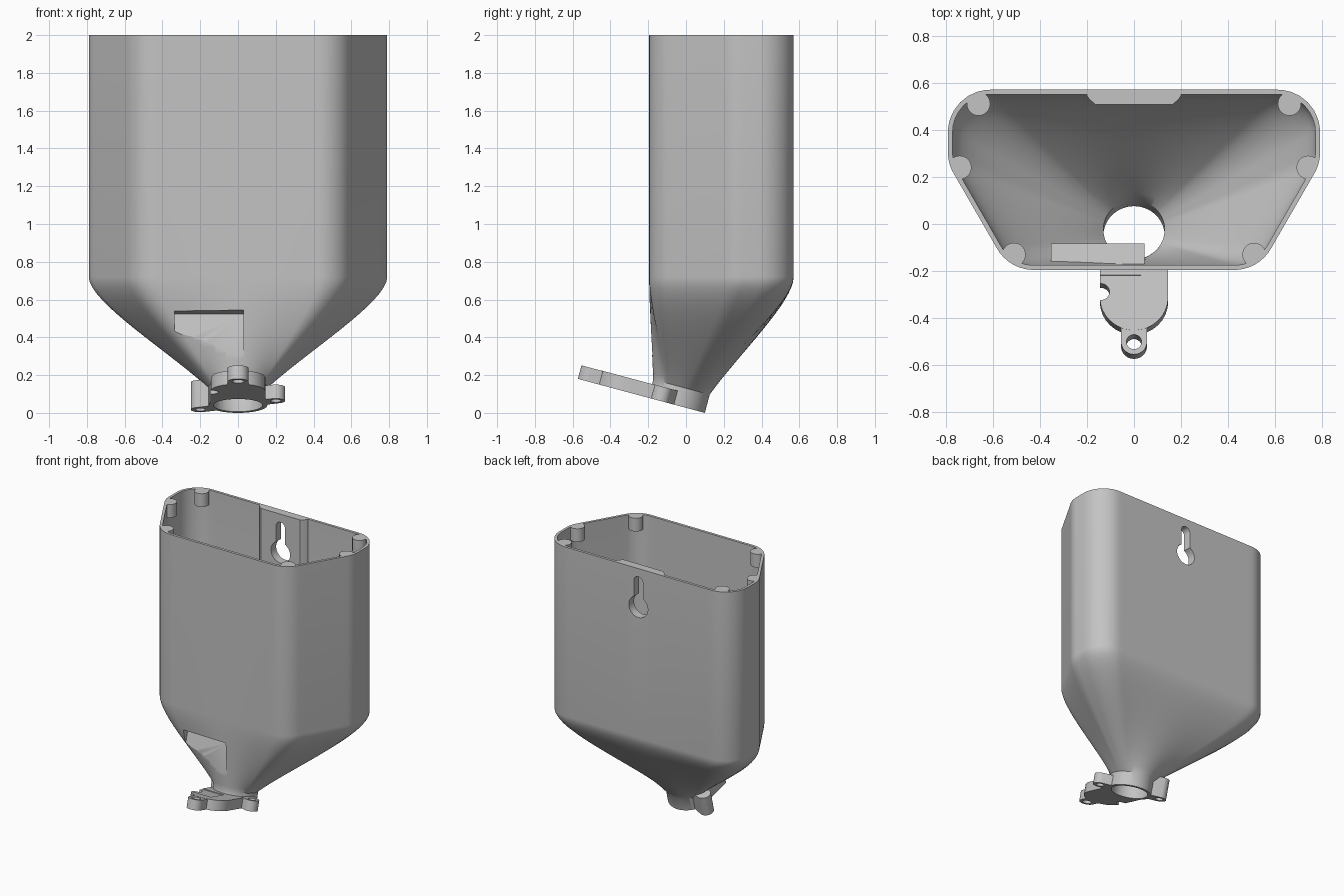
import bpy, bmesh, math
from mathutils import Vector, Matrix

old = bpy.data.objects.get("Cube")
if old:
    bpy.data.objects.remove(old)

grey = bpy.data.materials.new("plain grey plastic")
grey.use_nodes = True
colour = (0.55, 0.55, 0.55, 1)
grey.diffuse_color = colour
grey.node_tree.nodes["Principled BSDF"].inputs["Base Color"].default_value = colour

TOP, BEND, PIPE = 2.0, 0.72, 0.155
TILT = math.radians(15)
# Outlet frame: origin at the outlet centre, tilted so its front rises
OUTLET = Matrix.Translation((0, -0.05, PIPE * math.sin(TILT))) @ Matrix.Rotation(-TILT, 4, "X")
# Upright frame used for cutting through the back wall
BACK = Matrix.Rotation(math.pi / 2, 4, "X")


def loft(name, rings):
    """Closed solid skinned through rings of equal point count."""
    bm = bmesh.new()
    loops = [[bm.verts.new(p) for p in ring] for ring in rings]
    count = len(loops[0])
    for a, b in zip(loops, loops[1:]):
        for i in range(count):
            j = (i + 1) % count
            bm.faces.new((a[i], a[j], b[j], b[i]))
    bm.faces.new(loops[0][::-1])
    bm.faces.new(loops[-1])
    bm.normal_update()
    mesh = bpy.data.meshes.new(name)
    bm.to_mesh(mesh)
    bm.free()
    mesh.materials.append(grey)
    obj = bpy.data.objects.new(name, mesh)
    bpy.context.scene.collection.objects.link(obj)
    return obj


def extrude(name, points, low, high, frame):
    return loft(name, [[frame @ Vector((x, y, z)) for x, y in points] for z in (low, high)])


def box(name, x0, x1, y0, y1, low, high, frame):
    return extrude(name, [(x0, y0), (x1, y0), (x1, y1), (x0, y1)], low, high, frame)


def cylinder(name, c, r, low, high, frame):
    ring = [i * math.pi / 16 for i in range(32)]
    return extrude(name, [(c[0] + r * math.cos(a), c[1] + r * math.sin(a)) for a in ring], low, high, frame)


def capsule(name, p, q, r, low, high, frame):
    """Prism with a round end at p and at q."""
    start = math.atan2(q[1] - p[1], q[0] - p[0]) - math.pi / 2
    points = []
    for k, c in enumerate((q, p)):
        for i in range(17):
            a = start + math.pi * (k + i / 16)
            points.append((c[0] + r * math.cos(a), c[1] + r * math.sin(a)))
    return extrude(name, points, low, high, frame)


def measure(mesh):
    """Height and volume of a mesh."""
    heights = [v.co.z for v in mesh.vertices]
    bm = bmesh.new()
    bm.from_mesh(mesh)
    volume = bm.calc_volume(signed=True)
    bm.free()
    return max(heights, default=0) - min(heights, default=0), volume


def combine(target, tool, operation):
    """Boolean, keeping the first solver whose result is a sound solid."""
    height, volume = measure(target.data)
    sign = 1 if operation == "UNION" else -1
    mod = target.modifiers.new("join", "BOOLEAN")
    mod.operation, mod.object = operation, tool
    for solver in ("MANIFOLD", "EXACT", "FLOAT"):
        mod.solver = solver
        bpy.context.view_layer.update()
        graph = bpy.context.evaluated_depsgraph_get()
        mesh = bpy.data.meshes.new_from_object(target.evaluated_get(graph))
        new_height, new_volume = measure(mesh)
        if abs(new_height - height) < 0.1 and sign * (new_volume - volume) > 1e-7 and new_volume > 0:
            target.data = mesh
            break
        bpy.data.meshes.remove(mesh)
    target.modifiers.clear()
    bpy.data.objects.remove(tool)


def outline(inset):
    """Rounded six-sided plan of the hopper, finely sampled."""
    slope = math.tan(math.radians(30))
    front, back, side = -0.195 + inset, 0.57 - inset, 0.79 - inset
    shift = 0.58 - inset / math.cos(math.radians(30))
    fx = shift + slope * (front + 0.107)
    sy = (side - shift) / slope - 0.107
    half = [(fx, front), (side, sy), (side, back)]
    corners = [Vector(c) for c in half + [(-x, y) for x, y in half[::-1]]]
    r = 0.18 - inset
    pts = []
    for i, p in enumerate(corners):
        d1 = (corners[i - 1] - p).normalized()
        d2 = (corners[(i + 1) % len(corners)] - p).normalized()
        h = d1.angle(d2) / 2
        c = p + (d1 + d2).normalized() * (r / math.sin(h))
        u, w = (p + d * (r / math.tan(h)) - c for d in (d1, d2))
        pts += [c + u.lerp(w, k / 8).normalized() * r for k in range(9)]
    fine = []
    for a, b in zip(pts, pts[1:] + pts[:1]):
        steps = max(1, round((b - a).length / 0.04))
        fine += [a.lerp(b, k / steps) for k in range(steps)]
    return fine


def hopper(name, inset, radius, bottom, top):
    """Straight bin that sweeps smoothly down into the tilted round outlet."""
    plan = outline(inset)
    angles = [math.atan2(p.y - 0.05, p.x) for p in plan]

    def circle(n):
        return [OUTLET @ Vector((radius * math.cos(a), radius * math.sin(a), n)) for a in angles]

    neck = circle(0.1)
    rings = [circle(bottom)]
    steps = 16
    for k in range(steps + 1):
        t = 1 - k / steps
        ring = []
        for p, end in zip(plan, neck):
            begin = Vector((p.x, p.y, BEND))
            ring.append(begin * (2*t**3 - 3*t**2 + 1) + Vector((0, 0, -0.4)) * (t**3 - 2*t**2 + t)
                        + end * (3*t**2 - 2*t**3) + (end - begin) * (t**3 - t**2))
        rings.append(ring)
    rings.append([Vector((p.x, p.y, top)) for p in plan])
    return loft(name, rings)


# Outer body with mounting flange, lugs and a taller boss
body = hopper("hopper_body", 0, PIPE, -0.03, TOP)
front_lug, right_lug, left_lug = (0, -0.486), (-0.2, 0.09), (0.2, -0.09)
for name, p, q, r, low, high in (
        ("flange", (0, 0), (0, -0.29), 0.145, -0.02, 0.075),
        ("front_lug", (0, -0.38), front_lug, 0.055, -0.024, 0.074),
        ("left_lug", (0, 0), left_lug, 0.05, -0.016, 0.076),
        ("right_boss", (0, 0), right_lug, 0.05, -0.012, 0.15)):
    combine(body, capsule(name, p, q, r, low, high, OUTLET), "UNION")
combine(body, box("trim", -1, 1, -1, 1, -0.5, 0, OUTLET), "DIFFERENCE")

# Cavity, leaving screw posts, hanger pad and motor housing standing
cavity = hopper("cavity", 0.02, 0.13, -0.1, TOP + 0.05)
for x, y in ((0.66, 0.51), (0.74, 0.24), (0.51, -0.13)):
    for s in (-1, 1):
        combine(cavity, cylinder("post", (s * x, y), 0.05, TOP - 0.1, TOP + 0.1, Matrix()), "DIFFERENCE")
pad_plan = [(-0.2, 0.6), (-0.2, 0.545), (-0.19, 0.53), (-0.165, 0.508)]
pad_plan += [(-x, y) for x, y in pad_plan[::-1]]
combine(cavity, extrude("hanger_pad", pad_plan, 1.4, TOP + 0.1, Matrix()), "DIFFERENCE")
combine(cavity, box("motor_housing", -0.352, 0.045, -0.5, -0.16, 0.05, 0.47, OUTLET), "DIFFERENCE")
combine(body, cavity, "DIFFERENCE")

# Motor recess in the front, flange notch and screw holes
combine(body, box("recess", -0.335, 0.03, -0.35, -0.193, 0.07, 0.45, OUTLET), "DIFFERENCE")
notch = (-0.14, -0.265)
for c, r, high in ((notch, 0.036, 0.12), (front_lug, 0.032, 0.12), (left_lug, 0.028, 0.09), (right_lug, 0.028, 0.1)):
    combine(body, cylinder("hole", c, r, -0.05, high, OUTLET), "DIFFERENCE")

# Keyhole for hanging, through the back wall
combine(body, capsule("key_slot", (0, 1.71), (0, 1.9), 0.038, -0.7, -0.4, BACK), "DIFFERENCE")
combine(body, cylinder("key_eye", (0, 1.71), 0.08, -0.7, -0.4, BACK), "DIFFERENCE")

bpy.ops.object.select_all(action="DESELECT")
body.select_set(True)
bpy.context.view_layer.objects.active = body
bpy.ops.object.shade_smooth_by_angle(angle=math.radians(30))
